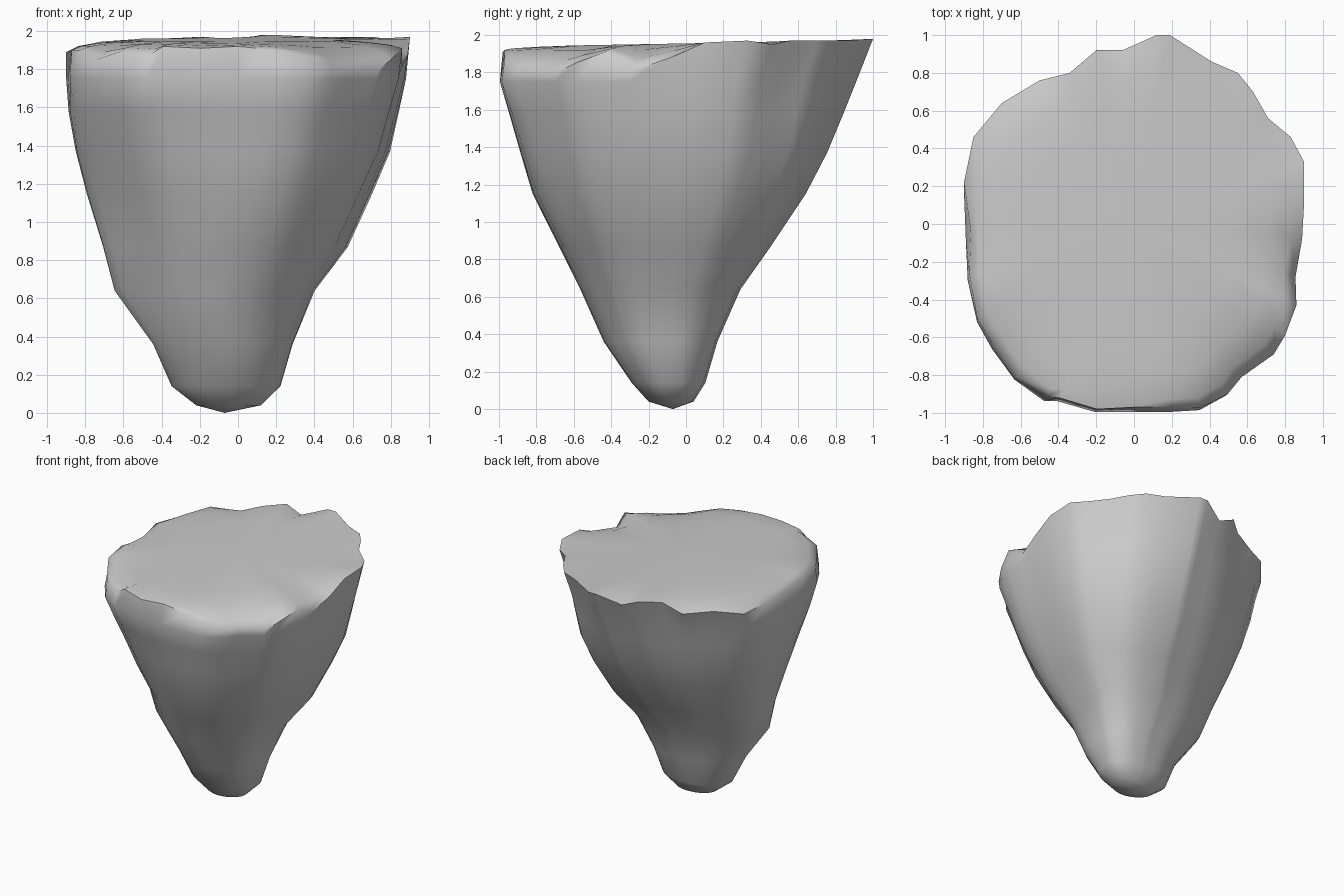
import bpy, bmesh, math

# Rim outline seen from above: x, y, rim height, inset of the top edge
RIM = [
    (.90, .10, 1.96, 0), (.90, .33, 1.97, 0), (.83, .46, 1.95, 0), (.71, .56, 1.97, 0),
    (.63, .70, 1.97, 0), (.55, .80, 1.97, 0), (.41, .86, 1.97, 0), (.19, 1.0, 1.98, 0),
    (.12, 1.0, 1.98, 0), (-.06, .92, 1.91, 0), (-.20, .92, 1.97, 0), (-.34, .80, 1.96, 0),
    (-.50, .76, 1.89, 0), (-.70, .64, 1.92, 0), (-.85, .46, 1.87, 0), (-.90, .22, 1.89, 0),
    (-.89, -.05, 1.86, .03), (-.88, -.27, 1.90, .01), (-.83, -.50, 1.90, .0), (-.75, -.65, 1.85, .01),
    (-.63, -.82, 1.89, .01), (-.47, -.94, 1.88, .03), (-.40, -.94, 1.92, .02), (-.20, -1.0, 1.91, .02),
    (.0, -1.0, 1.92, .03), (.20, -1.0, 1.90, .03), (.36, -.99, 1.86, .02), (.50, -.91, 1.81, .01),
    (.57, -.81, 1.81, .0), (.74, -.69, 1.80, 0), (.80, -.59, 1.85, 0), (.86, -.43, 1.91, 0),
    (.855, -.28, 1.81, 0), (.89, -.08, 1.88, 0),
]
# Wall levels: z, left, right, front, back
LEVELS = [
    (.04, -.22, .12, -.20, .04), (.14, -.35, .22, -.29, .10), (.36, -.45, .275, -.44, .155),
    (.64, -.655, .38, -.565, .27), (.87, -.715, .55, -.68, .43), (1.15, -.80, .68, -.82, .62),
    (1.37, -.855, .78, -.885, .74), (1.58, -.89, .835, -.945, .835), (1.75, -.90, .88, -.995, .91),
]


def top_height(y):
    return 1.955 + .018 * y


bm = bmesh.new()
rings = []

# Tapering wall: round at the tip, taking on the ragged rim outline higher up,
# with its middle leaning towards the back right
for z, l, r, f, b in LEVELS:
    t = min(1, (z / 1.75) ** 1.3)
    lean = .075 * math.sin(math.pi * z / 1.75)
    ring = []
    for x, y, _, _ in RIM:
        u, v = x / .9, y
        a = math.atan2(v, u)
        u = u * t + math.cos(a) * (1 - t)
        v = v * t + math.sin(a) * (1 - t)
        s = lean * max(0, math.sin(2 * a))
        ring.append(bm.verts.new(((l + r) / 2 + u * (r - l) / 2 + s,
                                  (f + b) / 2 + v * (b - f) / 2 + s, z)))
    rings.append(ring)

# Ragged rim, then the nearly flat top
rings.append([bm.verts.new((x * (1 - i), y * (1 - i), z)) for x, y, z, i in RIM])
for s, blend in ((.93, .55), (.8, .2), (.6, 0)):
    rings.append([bm.verts.new((x * s, y * s, z * blend + top_height(y * s) * (1 - blend)))
                  for x, y, z, _ in RIM])

n = len(RIM)
for lo, hi in zip(rings, rings[1:]):
    for i in range(n):
        j = (i + 1) % n
        bm.faces.new((lo[i], lo[j], hi[j], hi[i]))

# Close the tip and the middle of the top
tip = bm.verts.new((-.07, -.07, 0))
mid = bm.verts.new((0, 0, top_height(0)))
for i in range(n):
    j = (i + 1) % n
    bm.faces.new((tip, rings[0][j], rings[0][i]))
    bm.faces.new((mid, rings[-1][i], rings[-1][j]))

bmesh.ops.recalc_face_normals(bm, faces=bm.faces)
mesh = bpy.data.meshes.new("floating_rock")
bm.to_mesh(mesh)
bm.free()
rock = bpy.data.objects.new("floating_rock", mesh)
bpy.context.collection.objects.link(rock)
bpy.context.view_layer.objects.active = rock
rock.select_set(True)
bpy.ops.object.shade_smooth_by_angle(angle=math.radians(62))
